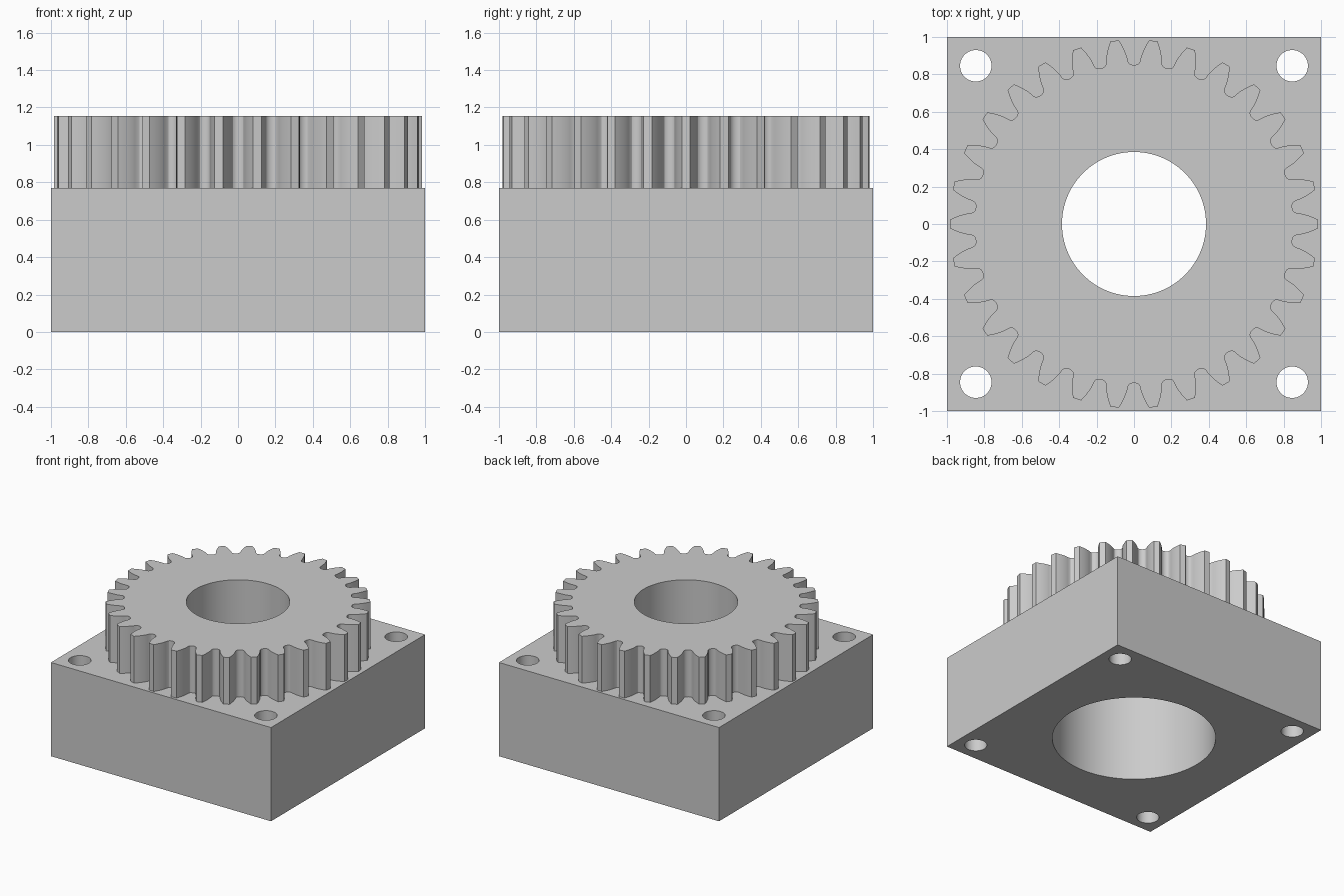
import bpy, bmesh
from math import sin, cos, tan, acos, pi, radians, sqrt

cube = bpy.data.objects.get("Cube")
if cube:
    bpy.data.objects.remove(cube, do_unlink=True)

# Dimensions
BASE_TOP, GEAR_TOP = 0.77, 1.155
TEETH, PITCH_R, TIP_R, ROOT_R = 30, 0.923, 0.985, 0.85
PRESSURE = radians(20)

grey = bpy.data.materials.new("plain grey")
grey.use_nodes = True
grey.diffuse_color = (0.6, 0.6, 0.6, 1)
grey.node_tree.nodes["Principled BSDF"].inputs["Base Color"].default_value = (0.6, 0.6, 0.6, 1)


def circle(r, cx=0, cy=0, n=96):
    return [(cx + r * cos(2 * pi * i / n), cy + r * sin(2 * pi * i / n)) for i in range(n)]


def gear_outline():
    """Involute teeth with rounded roots, first tooth centred on +x."""
    base_r = PITCH_R * cos(PRESSURE)

    def half_angle(r):
        a = acos(min(1, base_r / r))
        return pi / (2 * TEETH) + tan(PRESSURE) - PRESSURE - (tan(a) - a)

    # One flank as (radius, angle from tooth centre), tip to root
    steps = 7
    flank = []
    for i in range(steps + 1):
        r = TIP_R + (base_r + 0.004 - TIP_R) * i / steps
        flank.append((r, half_angle(r)))
    r0, a0 = flank[-1]
    gap = pi / TEETH
    for i in range(1, 6):
        t = i / 5
        flank.append((r0 - (r0 - ROOT_R) * sqrt(1 - (1 - t) ** 2), a0 + (gap - a0) * t))
    tooth = [(r, -a) for r, a in reversed(flank)] + flank[:-1]
    return [(r * cos(a + 2 * gap * k), r * sin(a + 2 * gap * k))
            for k in range(TEETH) for r, a in tooth]


def extrude_profile(name, loops, z0, z1):
    """Solid plate from an outline followed by its holes."""
    curve = bpy.data.curves.new(name, 'CURVE')
    curve.dimensions = '2D'
    curve.fill_mode = 'BOTH'
    curve.extrude = (z1 - z0) / 2
    for loop in loops:
        spline = curve.splines.new('POLY')
        spline.points.add(len(loop) - 1)
        for p, (x, y) in zip(spline.points, loop):
            p.co = (x, y, 0, 1)
        spline.use_cyclic_u = True
    obj = bpy.data.objects.new(name, curve)
    bpy.context.collection.objects.link(obj)
    bpy.ops.object.select_all(action='DESELECT')
    obj.select_set(True)
    bpy.context.view_layer.objects.active = obj
    bpy.ops.object.convert(target='MESH')
    obj = bpy.context.object
    obj.name = name

    # Weld walls to caps and lift into place
    bm = bmesh.new()
    bm.from_mesh(obj.data)
    bmesh.ops.remove_doubles(bm, verts=bm.verts, dist=1e-5)
    bmesh.ops.recalc_face_normals(bm, faces=bm.faces)
    bmesh.ops.translate(bm, verts=bm.verts, vec=(0, 0, (z0 + z1) / 2))
    bm.to_mesh(obj.data)
    bm.free()
    obj.data.materials.clear()
    obj.data.materials.append(grey)
    bpy.ops.object.shade_smooth_by_angle(angle=radians(25))
    return obj


# Square block with a wide bore and four corner bolt holes
square = [(-1, -1), (1, -1), (1, 1), (-1, 1)]
bolts = [circle(0.084, sx * 0.846, sy * 0.846, 48) for sx in (-1, 1) for sy in (-1, 1)]
extrude_profile("base_block", [square, circle(0.615)] + bolts, 0, BASE_TOP)

# Toothed wheel with a narrower bore
extrude_profile("gear_wheel", [gear_outline(), circle(0.385)], BASE_TOP, GEAR_TOP)
